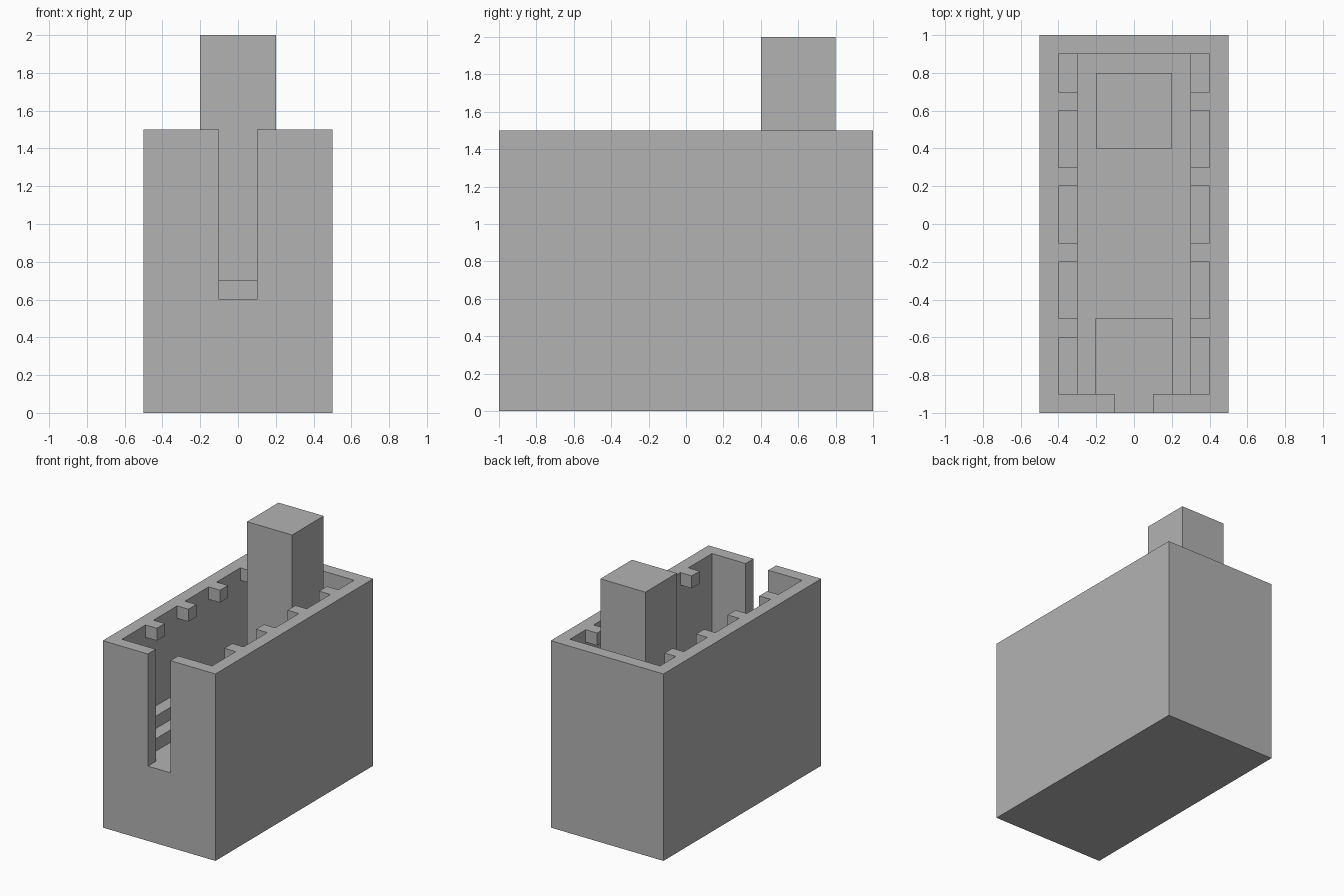
import bpy

# Remove the default cube
cube = bpy.data.objects.get("Cube")
if cube:
    bpy.data.objects.remove(cube)

# Single plain grey
grey = bpy.data.materials.new("plain grey")
grey.use_nodes = True
grey.diffuse_color = (0.45, 0.45, 0.45, 1)
grey.node_tree.nodes["Principled BSDF"].inputs["Base Color"].default_value = (0.45, 0.45, 0.45, 1)


def box(name, low, high):
    """Axis-aligned box between two corners."""
    centre = [(a + b) / 2 for a, b in zip(low, high)]
    bpy.ops.mesh.primitive_cube_add(size=1, location=centre)
    obj = bpy.context.object
    obj.name = name
    obj.scale = [b - a for a, b in zip(low, high)]
    bpy.ops.object.transform_apply(location=False, rotation=False, scale=True)
    obj.data.materials.append(grey)
    return obj


def cut(target, name, low, high):
    """Subtract a hidden box from the target."""
    cutter = box(name, low, high)
    cutter.hide_render = True
    cutter.hide_viewport = True
    cutter.display_type = 'WIRE'
    mod = target.modifiers.new(name, 'BOOLEAN')
    mod.operation = 'DIFFERENCE'
    mod.solver = 'EXACT'
    mod.object = cutter


WALL_TOP, FLOOR, PIT, LEDGE = 1.5, 0.7, 0.6, 0.8

# Outer body with stepped cavity, sunken front pit and front slot
body = box("body", (-0.5, -1, 0), (0.5, 1, WALL_TOP))
cut(body, "upper_cavity_cutter", (-0.4, -0.9, LEDGE), (0.4, 0.9, 2))
cut(body, "floor_cutter", (-0.3, -0.9, FLOOR), (0.3, 0.9, 1.8))
cut(body, "pit_cutter", (-0.2, -0.9, PIT), (0.2, -0.5, 1.7))
cut(body, "slot_cutter", (-0.1, -1.2, PIT), (0.1, -0.8, 1.6))

# Rear column
box("column", (-0.2, 0.4, FLOOR), (0.2, 0.8, 2))

# Rim pegs along both long walls
for side, x in (("right", -0.35), ("left", 0.35)):
    for i in range(4):
        y = -0.55 + 0.4 * i
        box(f"{side}_peg_{i + 1}", (x - 0.05, y - 0.05, WALL_TOP - 0.1),
            (x + 0.05, y + 0.05, WALL_TOP))
